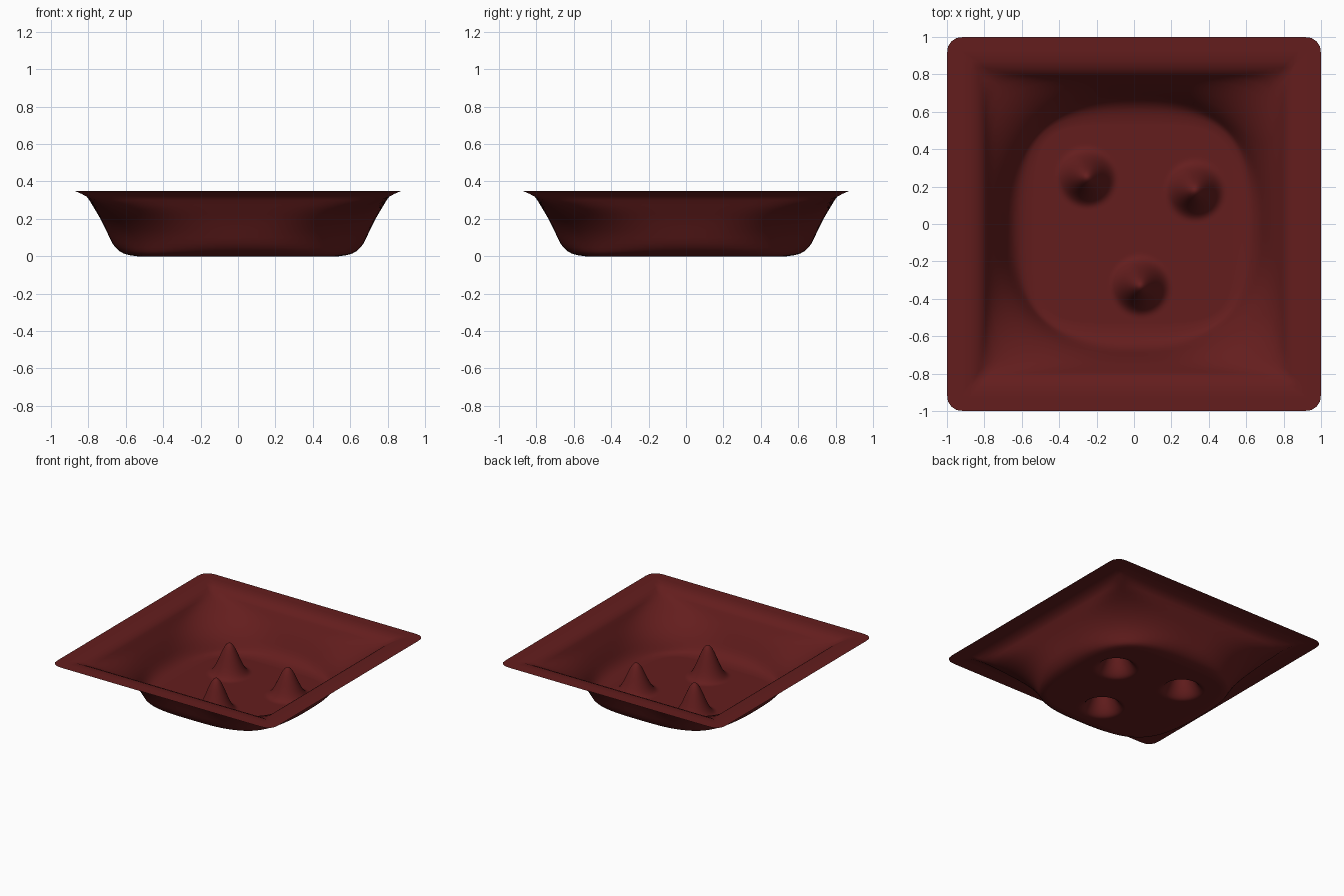
import bpy, math

if "Cube" in bpy.data.objects:
    bpy.data.objects.remove(bpy.data.objects["Cube"])

SEG = 256          # points round each ring
FLOOR_RINGS = 44   # rings across the flat floor
BUMPS = [(-0.253, 0.25, 0.25), (0.325, 0.18, 0.232), (0.033, -0.33, 0.26)]  # x, y, height
BUMP_R = 0.18

mat = bpy.data.materials.new("dark red")
mat.diffuse_color = (0.127, 0.0125, 0.0125, 1)
mat.use_nodes = True
mat.node_tree.nodes["Principled BSDF"].inputs["Base Color"].default_value = mat.diffuse_color


def outline(c, s, n):
    """Radius of a unit superellipse; n = 0 gives a sharp square."""
    m = max(abs(c), abs(s))
    if n == 0:
        return 1 / m
    return ((abs(c) / m) ** n + (abs(s) / m) ** n) ** (-1 / n) / m


def rounded(c, s, r=0.08):
    """Radius of a unit square with rounded corners (outer rim)."""
    c, s, k = abs(c), abs(s), 1 - r
    d = 1 / max(c, s)
    if min(c, s) * d <= k:
        return d
    b = k * (c + s)
    return b + math.sqrt(b * b - 2 * k * k + r * r)


def bump(x, y):
    """Bell-shaped peak height at a point."""
    h = 0
    for bx, by, top in BUMPS:
        d = math.hypot(x - bx, y - by) / BUMP_R
        if d < 1:
            h += top * (0.5 + 0.5 * math.cos(math.pi * d)) ** 1.4
    return h


# Rings: half width, height, squareness (0 = sharp square, -1 = rounded rim)
rings = [(0.54 * i / FLOOR_RINGS, 0.0, 4.6) for i in range(1, FLOOR_RINGS + 1)]
rings += [(0.58, 0.006, 3.85), (0.61, 0.014, 3.3), (0.635, 0.028, 2.95),
          (0.655, 0.047, 2.75), (0.672, 0.07, 2.67), (0.687, 0.1, 2.7),
          (0.705, 0.14, 2.9), (0.725, 0.18, 3.3), (0.737, 0.203, 3.7),
          (0.75, 0.225, 4.2), (0.765, 0.25, 5.3), (0.78, 0.275, 7.9),
          (0.795, 0.3, 17), (0.808, 0.318, 0), (0.835, 0.333, 0),
          (0.87, 0.348, 0), (0.93, 0.348, 0), (1.0, 0.348, -1)]

# Dish sheet: floor, peaks, walls and rim as one surface
verts = [(0, 0, bump(0, 0))]
for a, z, n in rings:
    for j in range(SEG):
        th = 2 * math.pi * j / SEG
        c, s = math.cos(th), math.sin(th)
        r = a * (rounded(c, s) if n < 0 else outline(c, s, n))
        verts.append((r * c, r * s, z + bump(r * c, r * s)))
faces = [(0, 1 + j, 1 + (j + 1) % SEG) for j in range(SEG)]
for i in range(len(rings) - 1):
    p, q = 1 + i * SEG, 1 + (i + 1) * SEG
    for j in range(SEG):
        k = (j + 1) % SEG
        faces.append((p + j, q + j, q + k, p + k))

me = bpy.data.meshes.new("dish")
me.from_pydata(verts, [], faces)
me.materials.append(mat)
me.update()
dish = bpy.data.objects.new("dish", me)
bpy.context.collection.objects.link(dish)
bpy.context.view_layer.objects.active = dish
dish.select_set(True)
bpy.ops.object.shade_smooth_by_angle(angle=math.radians(60))
